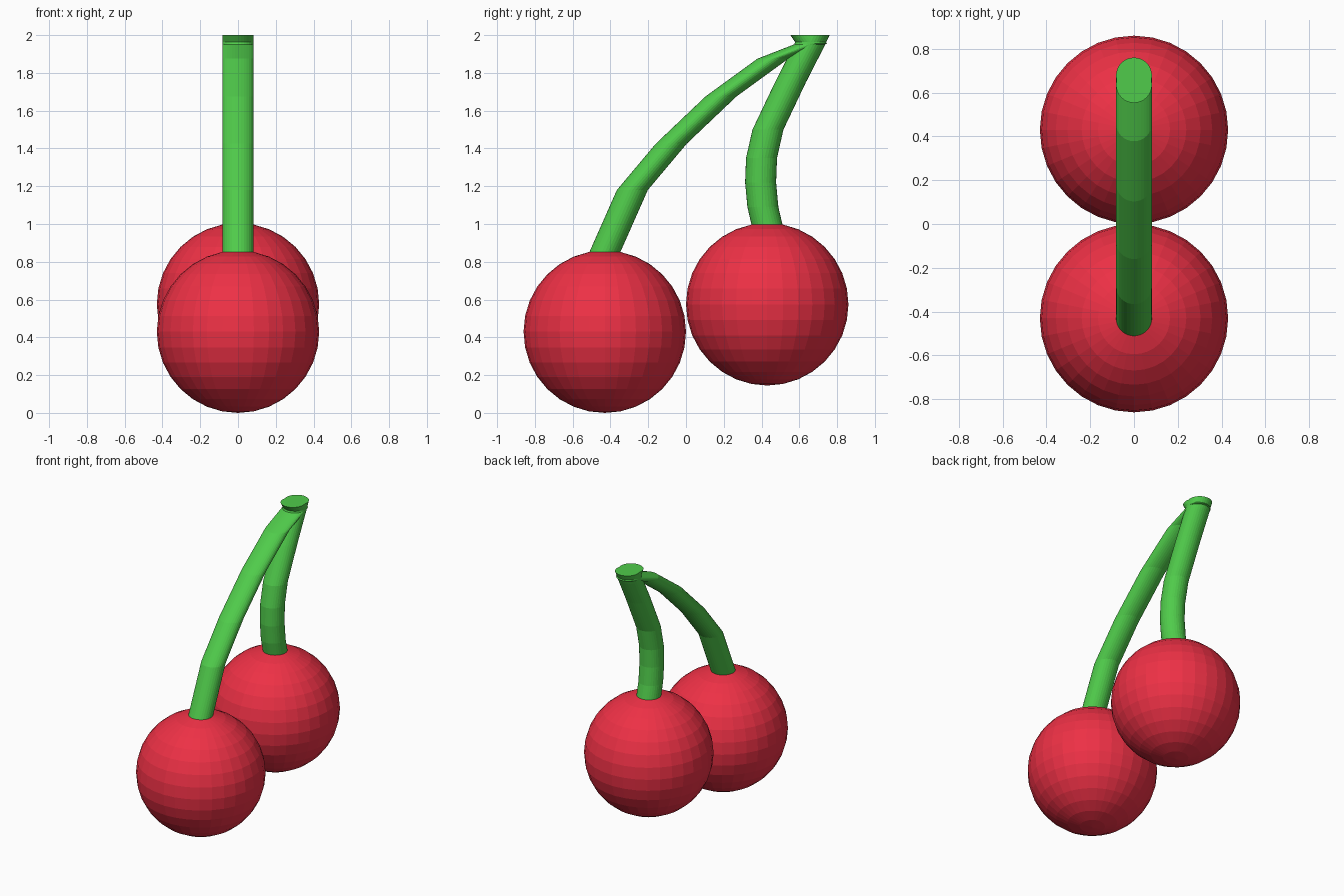
import bpy, bmesh
from math import cos, sin, tau

if "Cube" in bpy.data.objects:
    bpy.data.objects.remove(bpy.data.objects["Cube"])


def material(name, rgb):
    m = bpy.data.materials.new(name)
    m.diffuse_color = (*rgb, 1)
    m.use_nodes = True
    m.node_tree.nodes["Principled BSDF"].inputs["Base Color"].default_value = m.diffuse_color
    return m


RED = material("cherry_red", (0.85, 0.03, 0.06))
GREEN = material("stem_green", (0.08, 0.60, 0.07))
SIDES, STEM_R, FRUIT_R = 32, 0.082, 0.43


def add(name, bm, mat):
    mesh = bpy.data.meshes.new(name)
    bmesh.ops.recalc_face_normals(bm, faces=bm.faces)
    bm.to_mesh(mesh)
    bm.free()
    mesh.materials.append(mat)
    obj = bpy.data.objects.new(name, mesh)
    bpy.context.collection.objects.link(obj)
    return obj


def fruit(name, y, z):
    bm = bmesh.new()
    bmesh.ops.create_uvsphere(bm, u_segments=32, v_segments=16, radius=FRUIT_R)
    add(name, bm, RED).location = (0, y, z)


def stem(name, path):
    # horizontal rings swept along a path in the yz plane
    bm = bmesh.new()
    rings = [[bm.verts.new((STEM_R * cos(tau * i / SIDES),
                            y + STEM_R * sin(tau * i / SIDES), z))
              for i in range(SIDES)] for y, z in path]
    for a, b in zip(rings, rings[1:]):
        for i in range(SIDES):
            j = (i + 1) % SIDES
            bm.faces.new((a[i], a[j], b[j], b[i]))
    bm.faces.new(rings[0])
    bm.faces.new(rings[-1])
    add(name, bm, GREEN)


# Fruits
fruit("front_cherry", -0.43, 0.43)
fruit("back_cherry", 0.43, 0.575)

# Stems, meeting at the top
stem("front_stem", [(-0.442, 0.82), (-0.43, 0.85), (-0.284, 1.18), (-0.078, 1.425),
                    (0.185, 1.675), (0.46, 1.875), (0.665, 1.955), (0.635, 2.0)])
stem("back_stem", [(0.437, 0.97), (0.428, 1.0), (0.407, 1.09), (0.395, 1.22),
                   (0.40, 1.35), (0.434, 1.5), (0.553, 1.75), (0.645, 1.93),
                   (0.678, 2.0)])
